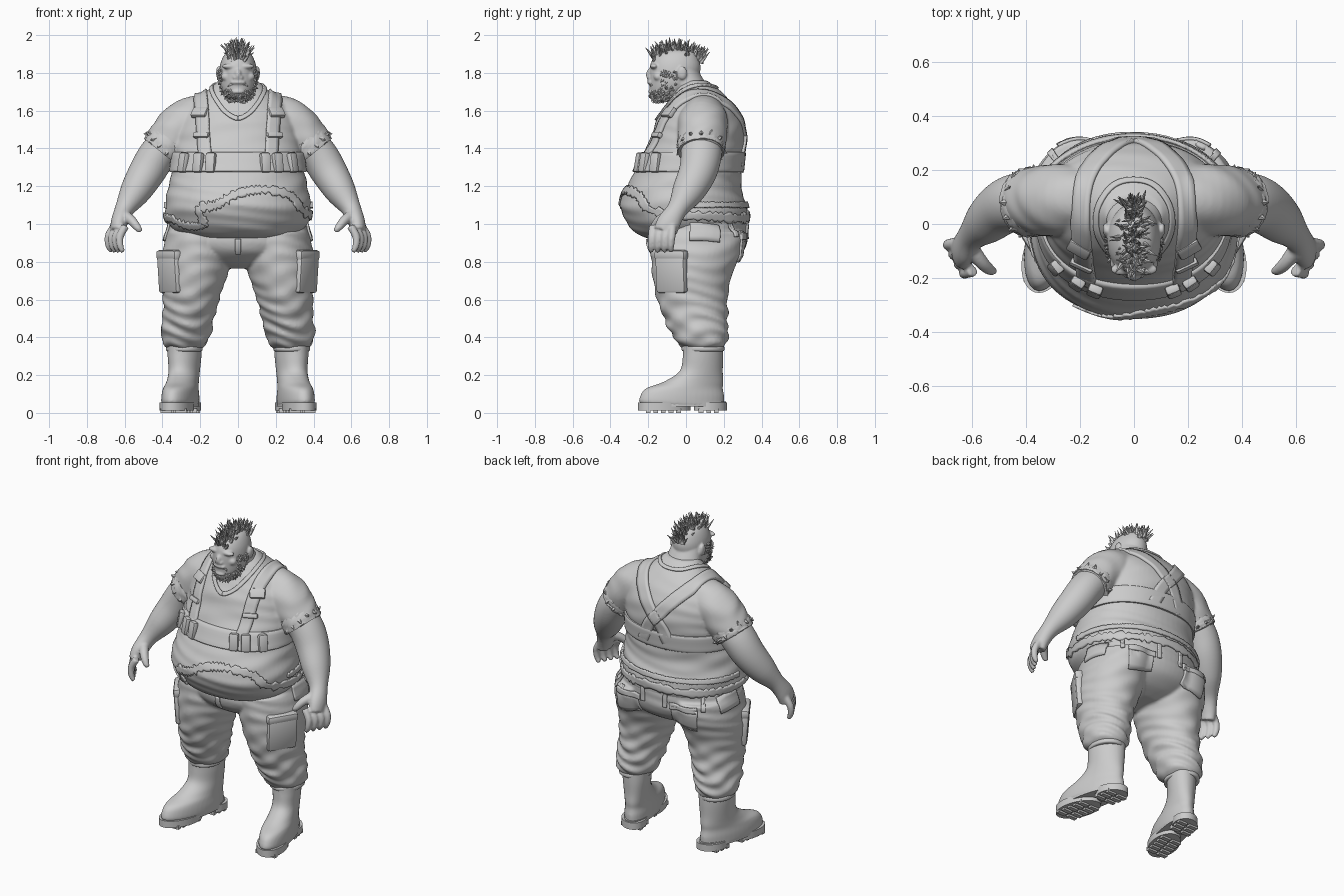
import bpy, bmesh, math, random
from mathutils import Vector, Matrix, Euler

random.seed(4)
if "Cube" in bpy.data.objects:
    bpy.data.objects.remove(bpy.data.objects["Cube"], do_unlink=True)

grey = bpy.data.materials.new("clay grey")
grey.use_nodes = True
grey.diffuse_color = (0.6, 0.6, 0.6, 1)
grey.node_tree.nodes["Principled BSDF"].inputs["Base Color"].default_value = grey.diffuse_color
Y, Z = Vector((0, 1, 0)), Vector((0, 0, 1))
TORSO_SQUARE = 0.93


def power(v, e):
    return math.copysign(abs(v) ** e, v)


def spline(points, steps=6, closed=False):
    pts = [Vector(p) for p in points]
    pts = [pts[-1]] + pts + pts[:2] if closed else [pts[0]] + pts + [pts[-1]]
    out = []
    for a, b, c, d in zip(pts, pts[1:], pts[2:], pts[3:]):
        for k in range(steps):
            t = k / steps
            out.append(b + (c - a) * (t / 2) + (a * 2 - b * 5 + c * 4 - d) * (t * t / 2)
                       + (b * 3 - a - c * 3 + d) * (t ** 3 / 2))
    return out + [pts[-2]]


def loft(bm, rings, upright=True, n=40, steps=6, fold=0, rag=0, splay=0, square=1):
    """Skin elliptical rings (x, y, z, half width, half depth)."""
    path, loops = spline(rings, steps), []
    for i, p in enumerate(path):
        c = Vector(p[:3])
        t = Z
        if not upright:
            t = (Vector(path[min(i + 1, len(path) - 1)][:3]) - Vector(path[max(i - 1, 0)][:3])).normalized()
        u = (Y - t * Y.dot(t)).normalized()
        v = u.cross(t)
        depth = fold * min(1, max(0.3, (0.8 - c.z) * 3))
        loop = []
        for k in range(n):
            a = math.tau * k / n
            wave = math.sin(80 * c.z + 3 * math.sin(2 * a + c.z * 9)) + 0.5 * math.sin(47 * c.z + 5 * a)
            w = 1 + depth * wave + rag * random.uniform(-1, 1)
            co = c + v * (power(math.cos(a), square) * p[3] * w) + u * (power(math.sin(a), square) * p[4] * w)
            co.x += splay * (0.08 - co.y)
            loop.append(bm.verts.new(co))
        loops.append(loop)
    for lo, hi in zip(loops, loops[1:]):
        for k in range(n):
            bm.faces.new((lo[k], lo[(k + 1) % n], hi[(k + 1) % n], hi[k]))
    bm.faces.new(loops[0])
    bm.faces.new(loops[-1])


def ball(bm, loc, size):
    bmesh.ops.create_uvsphere(bm, u_segments=20, v_segments=12, radius=1,
                              matrix=Matrix.LocRotScale(Vector(loc), None, Vector(size)))


def spike(bm, base, direction, r, length):
    d = Vector(direction).normalized()
    m = Matrix.Translation(Vector(base) + d * length / 2) @ d.to_track_quat("Z", "Y").to_matrix().to_4x4()
    bmesh.ops.create_cone(bm, segments=5, radius1=r, radius2=r * 0.1, depth=length, matrix=m)


def finish(bm, name, mirror=False, voxel=0, angle=40):
    bmesh.ops.recalc_face_normals(bm, faces=bm.faces)
    mesh = bpy.data.meshes.new(name)
    bm.to_mesh(mesh)
    bm.free()
    mesh.materials.append(grey)
    ob = bpy.data.objects.new(name, mesh)
    bpy.context.collection.objects.link(ob)
    bpy.ops.object.select_all(action="DESELECT")
    bpy.context.view_layer.objects.active = ob
    ob.select_set(True)
    bpy.ops.object.shade_smooth_by_angle(angle=math.radians(angle))
    if mirror:
        ob.modifiers.new("Mirror", "MIRROR").use_mirror_merge = False
    if voxel:
        re = ob.modifiers.new("Blend", "REMESH")
        re.mode, re.voxel_size, re.use_smooth_shade = "VOXEL", voxel, True
        sm = ob.modifiers.new("Soften", "SMOOTH")
        sm.factor, sm.iterations = 0.5, 4
    return ob


def box(name, loc, size, turn=0, lean=0):
    bm = bmesh.new()
    rot = Euler((math.radians(lean), 0, math.radians(turn)))
    bmesh.ops.create_cube(bm, size=1, matrix=Matrix.LocRotScale(Vector(loc), rot, Vector(size)))
    bmesh.ops.bevel(bm, geom=bm.edges[:], offset=min(size) * 0.3, segments=2, affect="EDGES", profile=0.5)
    finish(bm, name, True)


def ribbon(name, points, width, target, closed=False, mirror=False, rag=0, thick=0.016):
    """Cloth strip or patch laid on the target surface."""
    path, bm, rows = spline(points, 14 if rag else 8, closed), bmesh.new(), []
    for i, p in enumerate(path):
        t = path[min(i + 1, len(path) - 1)] - path[max(i - 1, 0)]
        side = t.cross(p - Vector((0, 0.05, min(p.z, 1.35)))).normalized()
        w = width * (1 + rag * random.uniform(-1, 1))
        rows.append([bm.verts.new(p + side * w * (k / 4 - 0.5)) for k in range(5)])
    for a, b in zip(rows, rows[1:]):
        for k in range(4):
            bm.faces.new((a[k], a[k + 1], b[k + 1], b[k]))
    ob = finish(bm, name, mirror)
    wrap = ob.modifiers.new("Lay", "SHRINKWRAP")
    wrap.target, wrap.wrap_mode, wrap.offset = target, "ABOVE_SURFACE", 0.004
    so = ob.modifiers.new("Thickness", "SOLIDIFY")
    so.thickness, so.offset = thick, 0


# Torso with sleeves
torso = [(0, .03, .915, .2, .2), (0, .02, .95, .32, .285), (0, .005, 1.02, .378, .325), (0, -.015, 1.1, .385, .335),
         (0, -.015, 1.18, .372, .31), (0, .01, 1.27, .353, .285), (0, .03, 1.35, .343, .27), (0, .06, 1.45, .335, .25),
         (0, .07, 1.55, .31, .225), (0, .072, 1.63, .26, .178), (0, .06, 1.7, .17, .128), (0, .04, 1.76, .1, .07)]
torso_path = spline(torso, 12)


def around(z, grow=0):
    r = min(torso_path, key=lambda q: abs(q[2] - z))
    return (0, r[1], z, r[3] + grow, r[4] + grow)


def polar(deg, z, grow=0):
    _, y, z, a, b = around(z, grow)
    s, c = math.sin(math.radians(deg)), math.cos(math.radians(deg))
    return (a * power(s, TORSO_SQUARE), y - b * power(c, TORSO_SQUARE), z)


bm = bmesh.new()
loft(bm, torso, n=64, fold=0.025, square=TORSO_SQUARE)
for s in (1, -1):
    loft(bm, [(s * x, y, z, r, r) for x, y, z, r in
              [(.1, .1, 1.6, .1), (.26, .09, 1.535, .132), (.35, .085, 1.45, .128), (.405, .08, 1.38, .114)]],
         False, fold=0.05)
shirt = finish(bm, "shirt_and_belly", voxel=0.009)

# Ragged cuffs
bm = bmesh.new()
loft(bm, [(.36, .083, 1.435, .118, .125), (.385, .08, 1.405, .122, .128), (.405, .08, 1.38, .118, .122)],
     False, n=48, steps=4, rag=0.035)
for k in range(14):
    a = math.tau * k / 14
    out = Vector((.7, 0, .7)) * math.cos(a) + Y * math.sin(a)
    spike(bm, Vector((.39, .08, 1.4)) + out * 0.113, out + Vector((1, 0, -1)) * random.uniform(-1.5, 1.5), .018, .03)
finish(bm, "torn_cuff", True)

# Torn shirt hem, neckline and harness straps
hem = [(-28, 1.0), (-30, 1.08), (-16, 1.1), (0, 1.16), (18, 1.18), (45, 1.15), (62, 1.07), (110, 1.04), (150, 1.03),
       (180, 1.04), (215, 1.03), (250, 1.03), (290, 1.03), (315, .99)]
ribbon("torn_hem", [polar(a, z) for a, z in hem], .045, shirt, closed=True, rag=.5, thick=.012)
ribbon("hip_fold", [polar(a, 1.1) for a in range(85, 280, 15)], .03, shirt, rag=.2)
ribbon("neckline", [(0, -.14, 1.55), (.08, -.1, 1.6), (.13, 0, 1.7), (.08, .13, 1.72), (0, .16, 1.72),
                    (-.08, .13, 1.72), (-.13, 0, 1.7), (-.08, -.1, 1.6)], .022, shirt, closed=True, thick=.01)
ribbon("harness_strap", [(.18, -.25, 1.34), (.19, -.19, 1.45), (.195, -.1, 1.6), (.195, .03, 1.68), (.17, .17, 1.65),
                         (.1, .27, 1.58), (.03, .31, 1.5), (-.045, .32, 1.41), (-.1, .31, 1.29)],
       .078, shirt, mirror=True, thick=.02)
ribbon("back_cross_strap", [(-.06, .33, 1.4), (0, .34, 1.405), (.06, .33, 1.4)], .045, shirt)
bm = bmesh.new()
loft(bm, [around(z, g) for z, g in [(1.275, 0), (1.28, .012), (1.32, .014), (1.375, .014), (1.38, 0)]], n=64, steps=3,
     square=TORSO_SQUARE)
finish(bm, "chest_band")
for deg in (22, 34, 52):
    box("band_pouch", polar(deg, 1.325, .016), (.055, .035, .105), deg, -10)
box("strap_buckle", polar(41, 1.59, .01), (.09, .03, .06), 30, -40)
box("strap_clip", polar(33, 1.47, .01), (.09, .03, .03), 25, -25)

# Bare arms and hands
bm = bmesh.new()
loft(bm, [(.36, .08, 1.44, .1, .11), (.43, .08, 1.36, .1, .108), (.485, .06, 1.27, .096, .1), (.545, .01, 1.17, .081, .085),
          (.6, -.045, 1.08, .052, .055), (.628, -.09, 1.01, .045, .062), (.638, -.11, .96, .038, .062)], False)
for i in range(4):
    y = -.07 - .035 * i
    loft(bm, [(x - .02 * i, y + dy, z, r, r) for x, dy, z, r in
              [(.655, 0, .99, .021), (.685, -.006, .935, .021), (.684, -.01, .885, .018), (.668, -.008, .852, .012)]],
         False, n=12)
loft(bm, [(x, y, z, r, r) for x, y, z, r in [(.61, -.08, 1.05, .032), (.565, -.14, 1.02, .026), (.535, -.168, .985, .021),
                                            (.515, -.175, .96, .013)]], False, n=14)
finish(bm, "arm", True, voxel=0.007)

# Baggy trousers
bm = bmesh.new()
loft(bm, [(0, .05, 1.03, .355, .275), (0, .06, .96, .372, .265), (0, .06, .87, .355, .255), (0, .06, .8, .25, .18),
          (0, .05, .765, .1, .1)], n=64, fold=.02)
for s in (1, -1):
    loft(bm, [(s * x, y, z, a, b) for x, y, z, a, b in
              [(.2, .065, .96, .175, .25), (.215, .055, .85, .185, .242), (.227, .035, .75, .178, .215),
               (.242, .03, .65, .158, .195), (.255, .042, .55, .142, .178), (.268, .06, .47, .135, .162),
               (.276, .075, .41, .129, .148), (.28, .085, .365, .115, .126), (.28, .09, .34, .088, .102)]],
         n=48, fold=0.045)
trousers = finish(bm, "trousers", voxel=0.009)
box("cargo_pocket", (.36, -.075, .735), (.18, .05, .2), 58, 4)
box("cargo_flap", (.365, -.078, .835), (.19, .055, .055), 58, 4)
for name, points, width in (("hip_pocket_flap", [(.38, .02, .96), (.38, .1, .96), (.36, .18, .95)], .1),
                            ("back_pocket", [(.12, .32, .87), (.2, .3, .87), (.27, .27, .87)], .14),
                            ("back_pocket_flap", [(.11, .34, .935), (.2, .33, .935), (.28, .29, .935)], .035),
                            ("inner_belt_loop", [(.08, .33, 1.02), (.08, .34, .92)], .025),
                            ("side_belt_loop", [(.3, .25, 1.02), (.3, .26, .93)], .025)):
    ribbon(name, points, width, trousers, mirror=True, thick=.014)
ribbon("fly", [(0, -.21, .92), (0, -.2, .82)], .03, trousers, thick=.01)

# Boots with heel, sole and lugs
bm = bmesh.new()
loft(bm, [(.285, .02, .035, .085, .185), (.285, -.02, .05, .09, .222), (.285, -.02, .09, .09, .222),
          (.285, -.008, .13, .085, .203), (.285, .04, .165, .08, .158), (.285, .08, .22, .08, .115),
          (.285, .09, .3, .087, .107), (.285, .09, .38, .09, .106)], splay=.2)
finish(bm, "boot", True, voxel=0.008)
bm = bmesh.new()
for y, b, a in ((.13, .088, .078), (-.115, .14, .088)):
    loft(bm, [(.285, y, z, a, b) for z in (.012, .03, .055)], steps=2, splay=.2)
loft(bm, [(.285, -.015, z, .088, .228) for z in (.035, .05, .06)], steps=2, splay=.2)
for y in (-.2, -.16, -.12, -.08, -.04, .08, .12, .16):
    for dx in (-.038, .038):
        bmesh.ops.create_cube(bm, size=1, matrix=Matrix.LocRotScale(
            Vector((.285 + dx + .2 * (.08 - y), y, .012)), None, Vector((.06, .025, .024))))
finish(bm, "boot_sole", True)
bm = bmesh.new()
loft(bm, [(.285, .09, z, a, a + .016) for z, a in ((.325, .084), (.33, .096), (.35, .096), (.36, .084))], steps=3)
finish(bm, "boot_rim", True)

# Head, neck and face
skull = [(0, -.11, 1.645, .035, .045), (0, -.088, 1.69, .077, .1), (0, -.068, 1.75, .098, .126),
         (0, -.058, 1.82, .098, .135), (0, -.055, 1.87, .086, .123), (0, -.05, 1.91, .06, .092), (0, -.05, 1.928, .02, .03)]
bm = bmesh.new()
loft(bm, skull)
loft(bm, [(0, .06, 1.64, .14, .12), (0, .025, 1.73, .108, .09), (0, -.02, 1.82, .09, .08)])
ball(bm, (0, -.192, 1.79), (.018, .02, .032))
ball(bm, (0, -.182, 1.7), (.034, .018, .012))
ball(bm, (0, -.19, 1.75), (.042, .016, .011))
for s in (1, -1):
    ball(bm, (s * .016, -.19, 1.775), (.013, .016, .012))
    ball(bm, (s * .042, -.168, 1.835), (.045, .022, .015))
    ball(bm, (s * .058, -.148, 1.78), (.032, .024, .024))
    ball(bm, (s * .104, -.02, 1.8), (.012, .026, .036))
finish(bm, "head", voxel=0.006)

# Beard, sideburns and crest of spiky hair
skin = spline(skull, 10)
bm = bmesh.new()
for k in range(240):
    a = math.radians(random.uniform(-100, 100))
    z = random.uniform(1.65, 1.71 if abs(a) < 1 else 1.82)
    if abs(a) < 0.4 and z > 1.69:
        continue
    r = min(skin, key=lambda q: abs(q[2] - z))
    out = Vector((math.sin(a), -math.cos(a), 0))
    spike(bm, (r[3] * out.x * .98, r[1] + r[4] * out.y * .98, z), out * .7 + Vector((0, -.2, random.uniform(-1.6, .1))),
          .009, random.uniform(.01, .022))
for k in range(30):
    x = random.uniform(-.045, .045)
    spike(bm, (x, -.18, 1.757 - abs(x) * .5), (x * 20, -.5, -.5), .006, .018)
finish(bm, "beard", angle=20)
bm = bmesh.new()
for k in range(220):
    y, x = random.uniform(-.17, .085), random.gauss(0, .016)
    z = 1.925 - 2.8 * (y + .05) ** 2 - abs(x) * .5 - .012
    d = Vector((x * 22 + random.uniform(-.5, .5), (y + .05) * 3 + random.uniform(-.5, .5), 1)).normalized()
    spike(bm, (x, y, z), d, .012, min(random.uniform(.03, .085), (1.998 - z) / d.z))
finish(bm, "hair_crest", angle=20)
